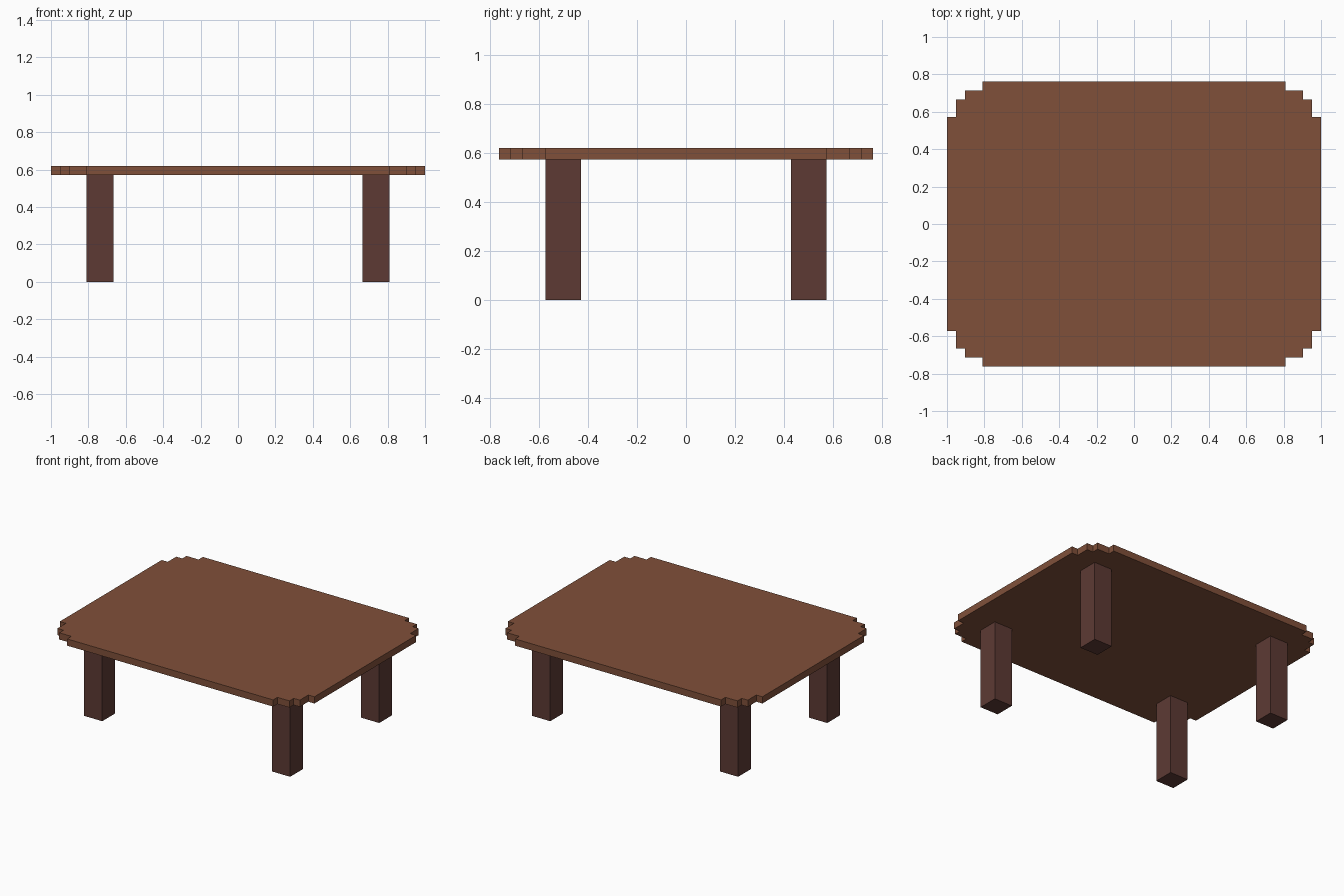
import bpy, bmesh

if "Cube" in bpy.data.objects:
    bpy.data.objects.remove(bpy.data.objects["Cube"])

U = 2 / 42  # grid unit: the top is 42 units long


def material(name, rgb):
    lin = [c / 12.92 if c <= 0.04045 else ((c + 0.055) / 1.055) ** 2.4
           for c in (v / 255 for v in rgb)]
    m = bpy.data.materials.new(name)
    m.diffuse_color = (*lin, 1)
    m.use_nodes = True
    m.node_tree.nodes["Principled BSDF"].inputs["Base Color"].default_value = m.diffuse_color
    return m


def prism(name, outline, z0, z1, mat):
    """Extrude a closed outline (grid units) from z0 up to z1."""
    bm = bmesh.new()
    face = bm.faces.new([bm.verts.new((x * U, y * U, z0 * U)) for x, y in outline])
    ext = bmesh.ops.extrude_face_region(bm, geom=[face])
    verts = [g for g in ext["geom"] if isinstance(g, bmesh.types.BMVert)]
    bmesh.ops.translate(bm, verts=verts, vec=(0, 0, (z1 - z0) * U))
    bmesh.ops.recalc_face_normals(bm, faces=bm.faces)
    me = bpy.data.meshes.new(name)
    bm.to_mesh(me)
    bm.free()
    me.materials.append(mat)
    ob = bpy.data.objects.new(name, me)
    bpy.context.collection.objects.link(ob)
    return ob


top_brown = material("warm brown wood", (128, 80, 58))
leg_brown = material("dark brown wood", (93, 58, 52))

# Table top with stepped corners: one corner mirrored to all four
corner = [(21, 12), (20, 12), (20, 14), (19, 14), (19, 15), (17, 15), (17, 16)]
outline = (corner + [(-x, y) for x, y in reversed(corner)]
           + [(-x, -y) for x, y in corner] + [(x, -y) for x, y in reversed(corner)])
prism("table_top", outline, 12, 13, top_brown)

# Four square legs
for sx, side in ((-1, "left"), (1, "right")):
    for sy, end in ((-1, "front"), (1, "back")):
        square = [(sx * x, sy * y) for x, y in ((14, 9), (17, 9), (17, 12), (14, 12))]
        prism(f"{end}_{side}_leg", square, 0, 12, leg_brown)
